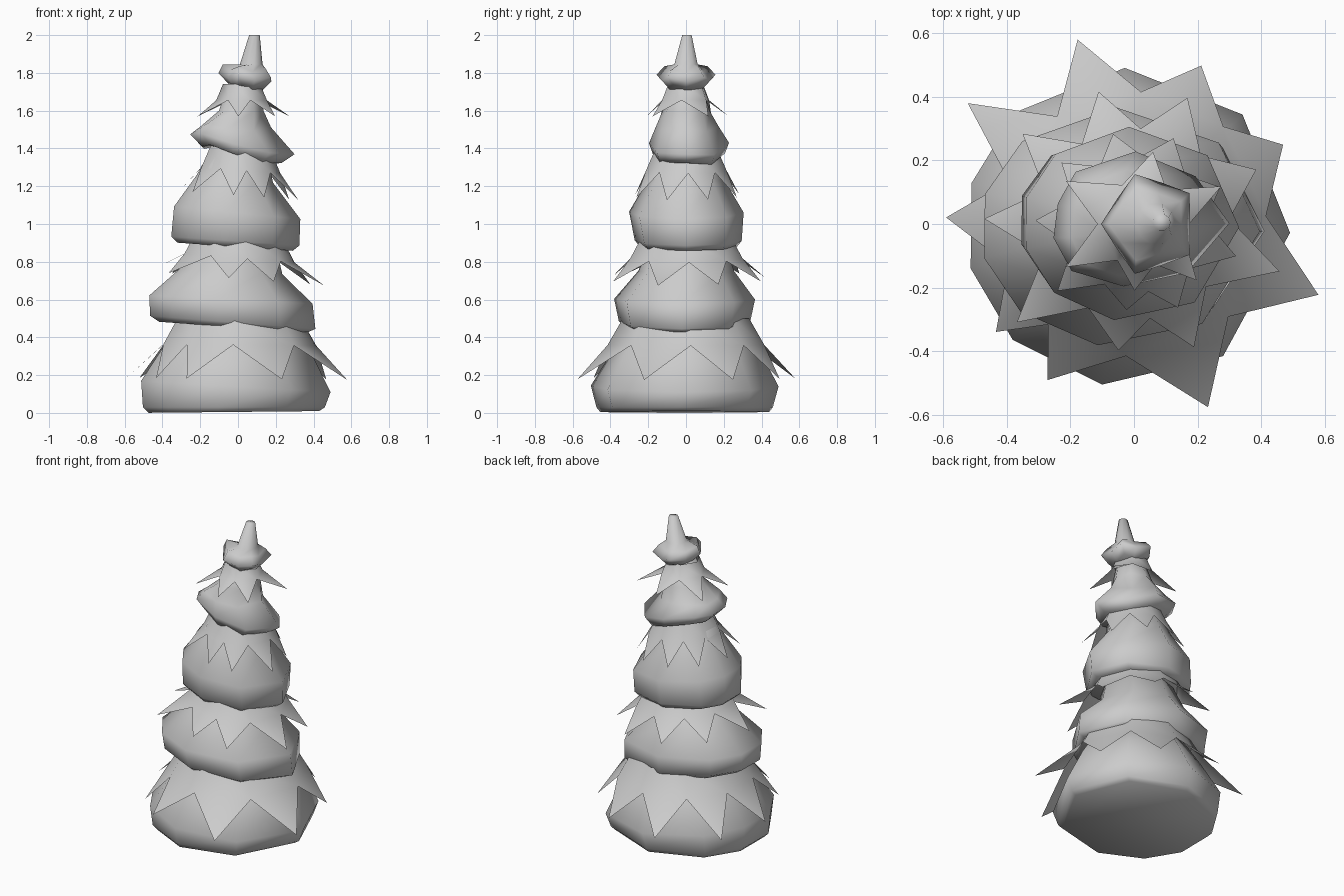
import bpy, bmesh, math

if "Cube" in bpy.data.objects:
    bpy.data.objects.remove(bpy.data.objects["Cube"])

SNOW_ANGLES = [-165, -135, -99, -54, -2, 45, 91, 134, 164]


def finish(bm, name):
    me = bpy.data.meshes.new(name)
    bm.to_mesh(me)
    bm.free()
    for p in me.polygons:
        p.use_smooth = True
    ob = bpy.data.objects.new(name, me)
    bpy.context.collection.objects.link(ob)
    return ob


def loft(name, rings, angles=SNOW_ANGLES, lobes=None):
    """Closed loft; ring = (z, centre x, centre y, radius x, radius y, slope in x).
    lobes = (count, radial amount, height amount, phase), on the lowest rings."""
    bm = bmesh.new()
    loops = []
    for k, (z, cx, cy, rx, ry, slope) in enumerate(rings):
        loop = []
        for deg in angles:
            a = math.radians(deg)
            f, dz = 1, 0
            if lobes and k < 3:
                w = math.cos(lobes[0] * a + lobes[3])
                f, dz = 1 + lobes[1] * w, lobes[2] * w
            x, y = rx * f * math.cos(a), ry * f * math.sin(a)
            loop.append(bm.verts.new((cx + x, cy + y, z + slope * x + dz)))
        loops.append(loop)
    n = len(angles)
    for lo, hi in zip(loops, loops[1:]):
        for i in range(n):
            j = (i + 1) % n
            bm.faces.new((lo[i], lo[j], hi[j], hi[i]))
    bm.faces.new(loops[0][::-1])
    bm.faces.new(loops[-1])
    return finish(bm, name)


def skirt(name, centre, tips, top, valley, slope):
    """Open sheet of needles; centre = (x, y, tip height), tips = (degrees, radius),
    top and valley = (radius, height)."""
    cx, cy, z_tip = centre
    bm = bmesh.new()

    def vert(deg, r, z):
        a = math.radians(deg)
        x, y = r * math.cos(a), r * math.sin(a)
        return bm.verts.new((cx + x, cy + y, z + slope * x))

    n = len(tips)
    mids = [(tips[i - 1][0] - (360 if i == 0 else 0) + tips[i][0]) / 2 for i in range(n)]
    up = [vert(m, *top) for m in mids]
    low = [vert(m, *valley) for m in mids]
    for i, (deg, r) in enumerate(tips):
        j = (i + 1) % n
        tip = vert(deg, r, z_tip)
        # band above the valleys, then the hanging spike
        bm.faces.new((up[i], low[i], low[j], up[j]))
        bm.faces.new((low[i], tip, low[j]))
    return finish(bm, name)


# snow-laden bodies, bottom to top
loft("snow_tier_1", [
    (0.005, -0.03, -0.01, 0.46, 0.45, 0.01), (0.03, -0.03, -0.01, 0.49, 0.47, 0),
    (0.14, -0.02, -0.01, 0.51, 0.50, -0.06), (0.34, -0.01, 0, 0.395, 0.385, -0.04),
    (0.52, -0.01, 0, 0.28, 0.27, -0.05)])
loft("snow_tier_2", [
    (0.455, -0.03, -0.01, 0.40, 0.32, -0.07), (0.48, -0.035, -0.01, 0.445, 0.35, -0.08),
    (0.60, -0.045, -0.01, 0.44, 0.375, -0.05), (0.75, -0.04, 0, 0.275, 0.255, -0.06),
    (0.94, -0.01, 0, 0.20, 0.19, -0.06)])
loft("snow_tier_3", [
    (0.88, -0.02, 0.01, 0.31, 0.26, -0.07), (0.91, -0.02, 0.01, 0.345, 0.285, -0.07),
    (1.06, -0.01, 0, 0.34, 0.305, -0.10), (1.24, -0.02, 0, 0.205, 0.20, -0.1),
    (1.42, 0.01, 0, 0.14, 0.14, -0.1)])
loft("snow_tier_4", [
    (1.365, 0.01, 0.01, 0.21, 0.19, -0.25), (1.42, 0.01, 0.01, 0.275, 0.21, -0.22),
    (1.51, -0.02, 0, 0.185, 0.165, -0.06), (1.60, 0.015, 0, 0.12, 0.125, 0),
    (1.75, 0.03, 0, 0.08, 0.08, 0)], lobes=(3, 0.06, 0.015, 0.6))

# lobed cap with leaning spire
loft("snow_cap_and_spire", [
    (1.725, 0.05, 0, 0.09, 0.10, -0.05), (1.775, 0.05, 0, 0.14, 0.15, -0.08),
    (1.82, 0.045, 0, 0.115, 0.11, -0.1), (1.845, 0.07, 0, 0.06, 0.065, 0),
    (2.0, 0.087, 0.005, 0.028, 0.026, 0)],
    angles=range(0, 360, 36), lobes=(5, 0.12, 0.014, 2.5))

# needle skirts: tip angles and radii
T1 = [(-142, .55), (-119, .56), (-68, .62), (-21, .62), (28, .53),
      (67, .54), (107, .605), (144, .645), (178, .59)]
T2 = [(-140, .48), (-97, .40), (-64, .43), (-18, .48), (24, .42),
      (67, .43), (105, .43), (141, .45), (178, .47)]
T3 = [(d, r * 0.68) for d, r in T2]
T4 = [(-150, .27), (-95, .21), (-45, .25), (25, .28), (80, .23), (150, .27)]
skirt("needle_skirt_1", (0, 0, 0.18), T1, (0.335, 0.50), (0.415, 0.36), -0.01)
skirt("needle_skirt_2", (0, 0, 0.71), T2, (0.235, 0.94), (0.30, 0.82), -0.08)
skirt("needle_skirt_3", (0.01, 0, 1.15), T3, (0.16, 1.41), (0.215, 1.285), -0.08)
skirt("needle_skirt_4", (0.02, 0, 1.57), T4, (0.10, 1.74), (0.135, 1.655), 0)
